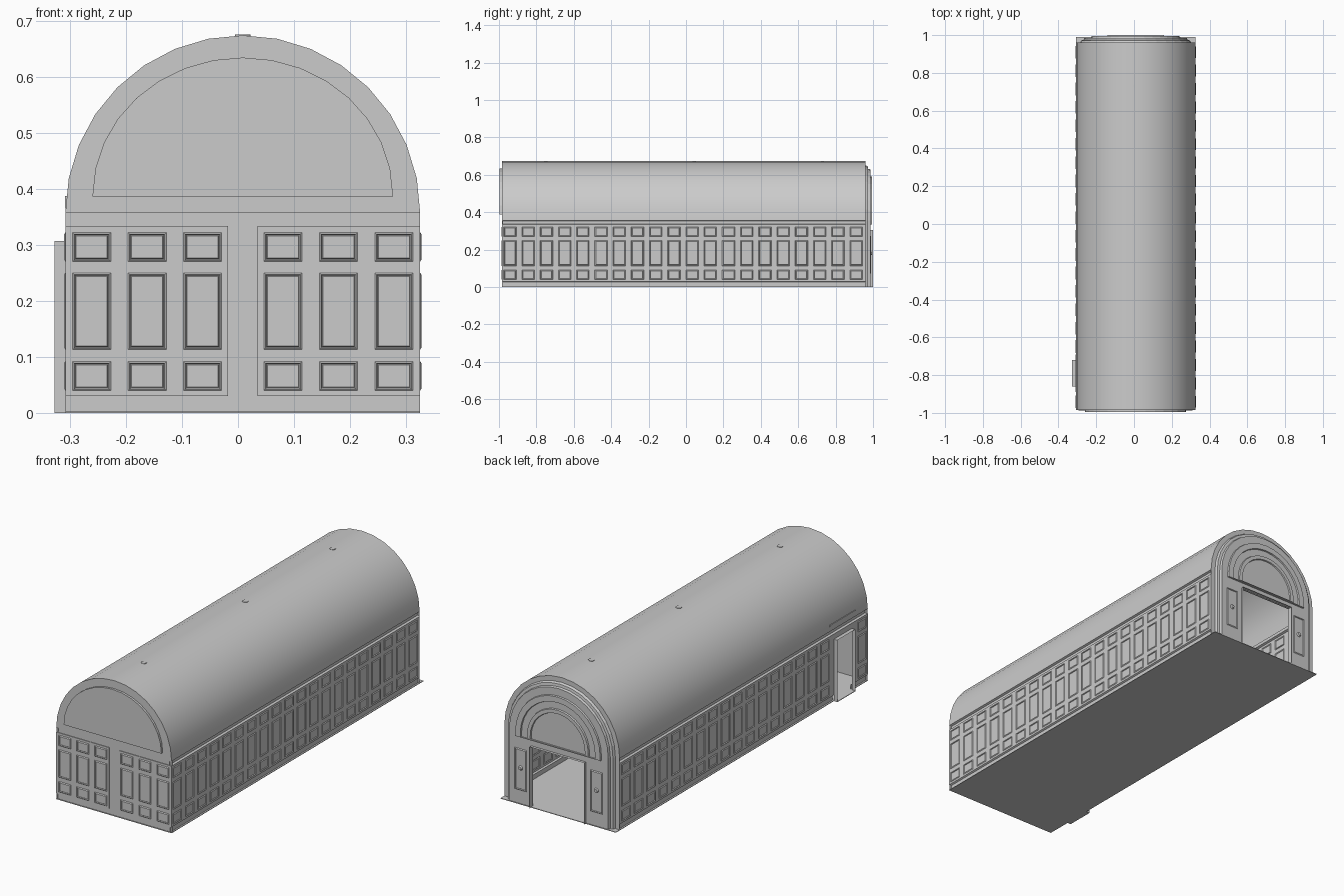
import bpy, bmesh
from math import sin, cos, pi
from mathutils import Vector

if "Cube" in bpy.data.objects:
    bpy.data.objects.remove(bpy.data.objects["Cube"])

CX, W = 0.0085, 0.3165          # hall centre line and half width
Y0, Y1 = -0.985, 0.96           # hall ends
SPRING = 0.357                  # height where the vault starts
ROWS = [0.03, 0.04, 0.092, 0.113, 0.25, 0.27, 0.322, 0.333]


def finish(name, bm, smooth=False):
    me = bpy.data.meshes.new(name)
    for f in bm.faces:
        f.smooth = smooth
    bm.to_mesh(me)
    bm.free()
    ob = bpy.data.objects.new(name, me)
    bpy.context.collection.objects.link(ob)
    return ob


def loft(name, loops, closed=False, cap=False, smooth=False):
    """Skin a row of equal-length point loops."""
    bm = bmesh.new()
    rows = [[bm.verts.new(p) for p in lp] for lp in loops]
    n = len(rows[0])
    for a, b in zip(rows, rows[1:]):
        for i in range(n if closed else n - 1):
            j = (i + 1) % n
            bm.faces.new((a[i], a[j], b[j], b[i]))
    if cap:
        bm.faces.new(rows[-1])
    bmesh.ops.recalc_face_normals(bm, faces=bm.faces)
    return finish(name, bm, smooth)


def arch(r, y, base=SPRING, spring=SPRING, rz=None, n=16):
    """Round arch outline with straight legs down to base."""
    rz = rz or r
    pts = [(CX + r * cos(pi * i / n), y, spring + rz * sin(pi * i / n)) for i in range(n + 1)]
    return [(CX + r, y, base - 0.0005)] + pts + [(CX - r, y, base - 0.0005)]


def box(name, lo, hi):
    bm = bmesh.new()
    bmesh.ops.create_cube(bm, size=1)
    for v in bm.verts:
        v.co = [(a + b) / 2 + c * (b - a) for a, b, c in zip(lo, hi, v.co)]
    return finish(name, bm)


def steps(start, centres, end, half=0.034):
    return [start] + [c + s for c in centres for s in (-half, half)] + [end]


def panel_wall(name, us, vs, place, outward):
    """Sheet of cells where every odd/odd cell becomes a moulded panel."""
    bm = bmesh.new()
    g = [[bm.verts.new(place(u, v)) for v in vs] for u in us]
    panels = []
    for i in range(len(us) - 1):
        for j in range(len(vs) - 1):
            f = bm.faces.new((g[i][j], g[i + 1][j], g[i + 1][j + 1], g[i][j + 1]))
            f.normal_update()
            if f.normal.dot(Vector(outward)) < 0:
                f.normal_flip()
            if i % 2 and j % 2:
                panels.append(f)
    bm.normal_update()
    for t, d in ((0.004, 0.002), (0.003, -0.004), (0.002, 0.002)):
        bmesh.ops.inset_individual(bm, faces=panels, thickness=t, depth=d)
    return finish(name, bm)


# floor, with a lobe for the side door
box("floor", (CX - W, Y0, 0.0), (CX + W, 0.99, 0.003))
box("side_door_sill", (-0.327, -0.86, 0.0), (CX - W, -0.72, 0.003))

# barrel vault
loft("vault", [arch(W, y)[1:-1] for y in (Y0, Y1)], smooth=True)

# panelled side walls with recessed base and cornice bands
cols = [-0.941 + 0.0974 * i for i in range(20)]
sections = [("right_wall", 1, Y0, Y1, cols),
            ("left_wall_front", -1, Y0, -0.86, cols[:1]),
            ("left_wall", -1, -0.72, Y1, cols[3:])]
base_band = [(0.008, 0.0), (0.008, 0.026), (0, 0.03)]
cornice = [(0, 0.333), (0.01, 0.337), (0.01, 0.353), (0, SPRING)]
for name, s, a, b, cs in sections:
    panel_wall(name, steps(a, cs, b), ROWS,
               lambda u, v: (CX + s * W, u, v), (s, 0, 0))
    loft(name + "_base", [[(CX + s * (W - d), y, z) for d, z in base_band] for y in (a, b)])
for s in (1, -1):
    loft("cornice", [[(CX + s * (W - d), y, z) for d, z in cornice] for y in (Y0, Y1)])

# side doorway: jambs, header and the slab above it
jamb = [(-0.86, 0), (-0.86, 0.307), (-0.72, 0.307), (-0.72, 0)]
loft("side_door_jamb", [[(x, y, z) for y, z in jamb] for x in (CX - W, -0.327)])
loft("side_door_header", [[(CX - W, y, z) for y in (-0.86, -0.72)] for z in (0.307, 0.333)])
box("side_door_pediment", (-0.3085, -0.89, 0.365), (-0.29, -0.69, 0.387))

# front end wall: plate, two panelled blocks, lunette
box("front_wall", (CX - W, -0.982, 0), (CX + W, -0.979, SPRING))
for s in (1, -1):
    fx = lambda u, v, y=Y0: (CX + s * u, y, v)
    panel_wall("front_panels", steps(0.0265, (0.0715, 0.1705, 0.2695), W), ROWS, fx, (0, -1, 0))
    rim = [(0.0265, 0.03), (W, 0.03), (W, 0.333), (0.0265, 0.333)]
    loft("front_panel_rim", [[fx(u, v, y) for u, v in rim] for y in (Y0, -0.981)], closed=True)
lun = dict(base=0.387, spring=0.388, rz=0.246)
loft("front_lunette", [arch(W, Y0), arch(0.268, Y0, **lun), arch(0.268, -0.996, **lun)],
     closed=True, cap=True)

# stepped portal at the back end
loft("portal_steps", [arch(r, y, base=0.001) for r, y in
     ((W, 0.96), (0.293, 0.96), (0.288, 0.972), (0.275, 0.974), (0.272, 0.986), (0.262, 0.986))])

# tympanum with raised arch mouldings and fan recess
loft("tympanum", [arch(r, y, base=b) for r, y, b in
     ((0.264, 0.986, 0.305), (0.235, 0.986, 0.335), (0.233, 0.994, 0.336), (0.205, 0.994, 0.338),
      (0.203, 0.987, 0.338), (0.17, 0.987, 0.34), (0.168, 0.995, 0.34), (0.15, 0.995, 0.342),
      (0.148, 0.989, 0.342))], closed=True, cap=True)

# back piers beside the opening, and the door lining
for s in (1, -1):
    panel_wall("back_pier", steps(0.15, (0.208,), 0.264, 0.033), [0.003, 0.07, 0.275, 0.306],
               lambda u, v: (CX + s * u, 0.987, v), (0, 1, 0))
    bm = bmesh.new()
    bmesh.ops.create_cone(bm, cap_ends=True, segments=12, radius1=0.014, radius2=0.008, depth=0.012)
    for v in bm.verts:
        v.co = (CX + s * 0.208 + v.co.x, 0.988 + v.co.z, 0.18 + v.co.y)
    finish("pier_rosette", bm)
lining = [(0.15, 0), (0.15, 0.305), (-0.15, 0.305), (-0.15, 0)]
loft("back_door_lining", [[(CX + x, y, z) for x, z in lining] for y in (0.975, 1.0)])

# hanging lamps with ceiling roses just breaking the vault
for y in (-0.75, 0.045, 0.73):
    bm = bmesh.new()
    for r, z, h in ((0.014, 0.669, 0.012), (0.002, 0.59, 0.16), (0.01, 0.505, 0.03)):
        m = bmesh.ops.create_cone(bm, cap_ends=True, segments=12, radius1=r, radius2=r, depth=h)
        bmesh.ops.translate(bm, verts=m["verts"], vec=(CX, y, z))
    for k in range(6):
        a = k * pi / 3
        end = Vector((CX + 0.045 * cos(a), y + 0.045 * sin(a), 0.51))
        m = bmesh.ops.create_cone(bm, cap_ends=True, segments=8, radius1=0.004, radius2=0.007, depth=0.025)
        bmesh.ops.translate(bm, verts=m["verts"], vec=end)
        hub = Vector((CX, y, 0.495))
        arm = bmesh.ops.create_cone(bm, cap_ends=True, segments=6, radius1=0.002, radius2=0.002,
                                    depth=(end - hub).length)["verts"]
        bmesh.ops.rotate(bm, verts=arm, matrix=(end - hub).to_track_quat('Z', 'Y').to_matrix())
        bmesh.ops.translate(bm, verts=arm, vec=(end + hub) / 2)
    finish("hanging_lamp", bm)
